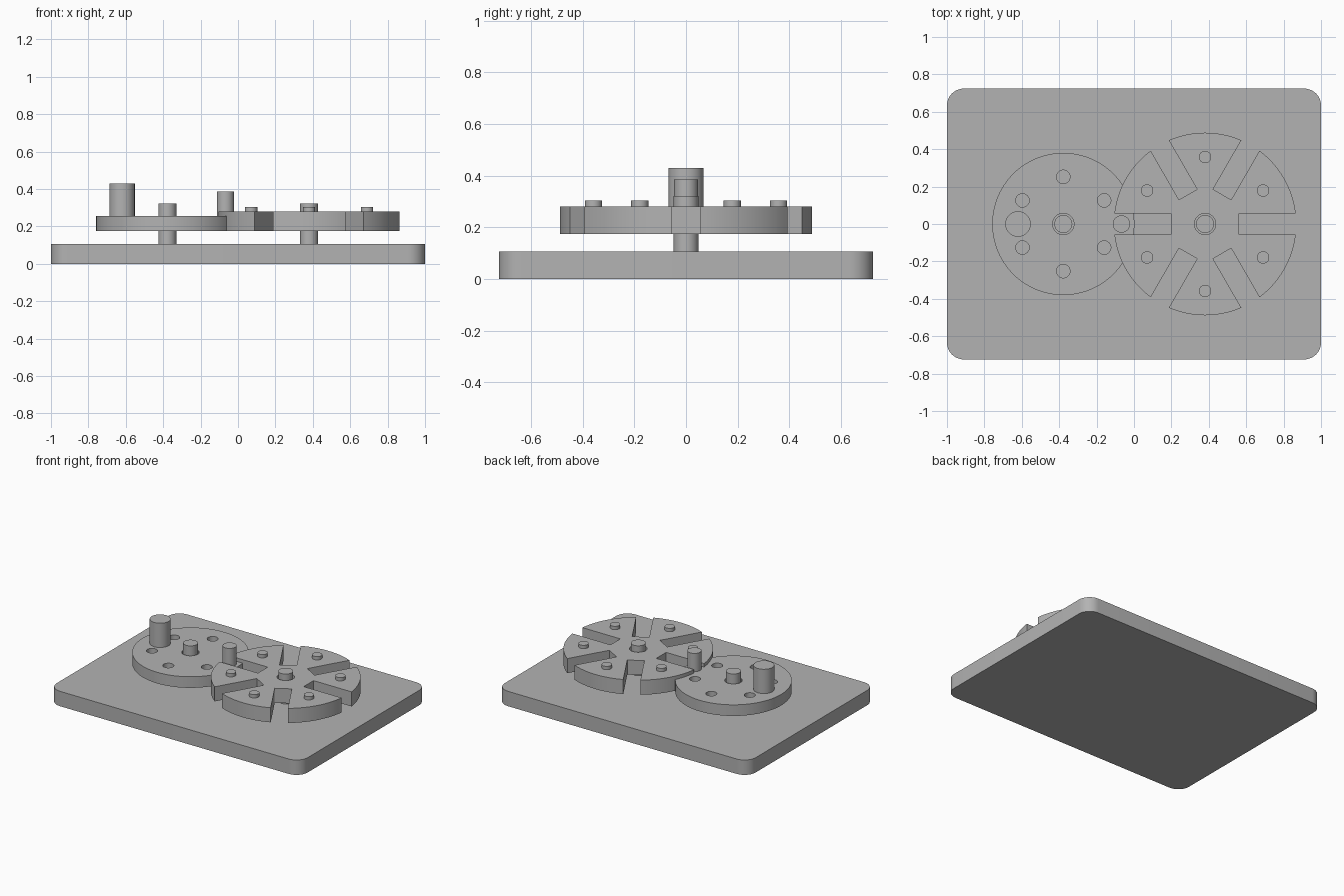
import bpy
import bmesh
from math import asin, cos, pi, radians, sin

cube = bpy.data.objects.get("Cube")
if cube:
    bpy.data.objects.remove(cube, do_unlink=True)

# Single grey finish
grey = bpy.data.materials.new("machined grey")
grey.use_nodes = True
colour = (0.45, 0.45, 0.45, 1)
grey.diffuse_color = colour
grey.node_tree.nodes["Principled BSDF"].inputs["Base Color"].default_value = colour

BASE_TOP, PLATE_BOTTOM, DISC_TOP, WHEEL_TOP = 0.107, 0.175, 0.255, 0.28
DISC_X, WHEEL_X = -0.378, 0.38


def arc(x, y, r, start, end, steps):
    return [(x + r * cos(start + (end - start) * i / steps),
             y + r * sin(start + (end - start) * i / steps)) for i in range(steps + 1)]


def circle(x, y, r, steps=48):
    return arc(x, y, r, 0, 2 * pi, steps)[:-1]


def ring(x, r, first_angle):
    """Six evenly spaced points around a hub at x."""
    return [(x + r * cos(radians(first_angle + 60 * i)),
             r * sin(radians(first_angle + 60 * i))) for i in range(6)]


def plate(name, z0, z1, outline, holes=()):
    """Extrude a filled outline, leaving its holes open right through."""
    curve = bpy.data.curves.new(name + " profile", "CURVE")
    curve.dimensions = "2D"
    curve.fill_mode = "BOTH"
    curve.extrude = (z1 - z0) / 2
    for points in (outline, *holes):
        spline = curve.splines.new("POLY")
        spline.points.add(len(points) - 1)
        for point, (x, y) in zip(spline.points, points):
            point.co = (x, y, 0, 1)
        spline.use_cyclic_u = True
    helper = bpy.data.objects.new(name + " helper", curve)
    bpy.context.collection.objects.link(helper)
    graph = bpy.context.evaluated_depsgraph_get()
    mesh = bpy.data.meshes.new_from_object(helper.evaluated_get(graph))
    bpy.data.objects.remove(helper, do_unlink=True)
    bpy.data.curves.remove(curve)

    bm = bmesh.new()
    bm.from_mesh(mesh)
    bmesh.ops.remove_doubles(bm, verts=bm.verts, dist=0.0001)
    bmesh.ops.translate(bm, verts=bm.verts, vec=(0, 0, (z0 + z1) / 2))
    bmesh.ops.recalc_face_normals(bm, faces=bm.faces)
    bm.to_mesh(mesh)
    bm.free()
    mesh.name = name
    mesh.materials.clear()
    mesh.materials.append(grey)

    obj = bpy.data.objects.new(name, mesh)
    bpy.context.collection.objects.link(obj)
    bpy.ops.object.select_all(action="DESELECT")
    obj.select_set(True)
    bpy.context.view_layer.objects.active = obj
    bpy.ops.object.shade_smooth_by_angle(angle=radians(30))
    return obj


def post(name, x, y, r, z0, z1):
    return plate(name, z0, z1, circle(x, y, r))


# Base with rounded corners
corner = 0.09
base_outline = []
for i, (sx, sy) in enumerate([(1, 1), (-1, 1), (-1, -1), (1, -1)]):
    base_outline += arc(sx * (1 - corner), sy * (0.724 - corner), corner,
                        i * pi / 2, (i + 1) * pi / 2, 10)
plate("base", 0, BASE_TOP, base_outline)

# Drive disc with a hub bore and six lightening holes
disc_holes = [circle(DISC_X, 0, 0.057)]
disc_holes += [circle(x, y, 0.036, 32) for x, y in ring(DISC_X, 0.252, 30)]
plate("drive_disc", PLATE_BOTTOM, DISC_TOP, circle(DISC_X, 0, 0.38, 96), disc_holes)
post("crank_handle", -0.62, 0, 0.068, DISC_TOP - 0.01, 0.43)
post("drive_pin", -0.067, 0, 0.046, DISC_TOP - 0.01, 0.386)

# Six-slot indexing wheel
radius, slot_depth, half_slot = 0.488, 0.182, 0.056
edge = asin(half_slot / radius)
wheel_outline = []
for i in range(6):
    a = i * pi / 3
    for side in (-1, 1):
        wheel_outline.append((WHEEL_X + slot_depth * cos(a) - side * half_slot * sin(a),
                              slot_depth * sin(a) + side * half_slot * cos(a)))
    wheel_outline += arc(WHEEL_X, 0, radius, a + edge, a + pi / 3 - edge, 16)
plate("slotted_wheel", PLATE_BOTTOM, WHEEL_TOP, wheel_outline,
      [circle(WHEEL_X, 0, 0.057)])
for i, (x, y) in enumerate(ring(WHEEL_X, 0.358, 30)):
    post(f"wheel_peg_{i + 1}", x, y, 0.033, WHEEL_TOP - 0.01, 0.304)

# Shafts rising from the base through both hubs
post("drive_shaft", DISC_X, 0, 0.048, BASE_TOP - 0.01, 0.322)
post("wheel_shaft", WHEEL_X, 0, 0.048, BASE_TOP - 0.01, 0.322)
